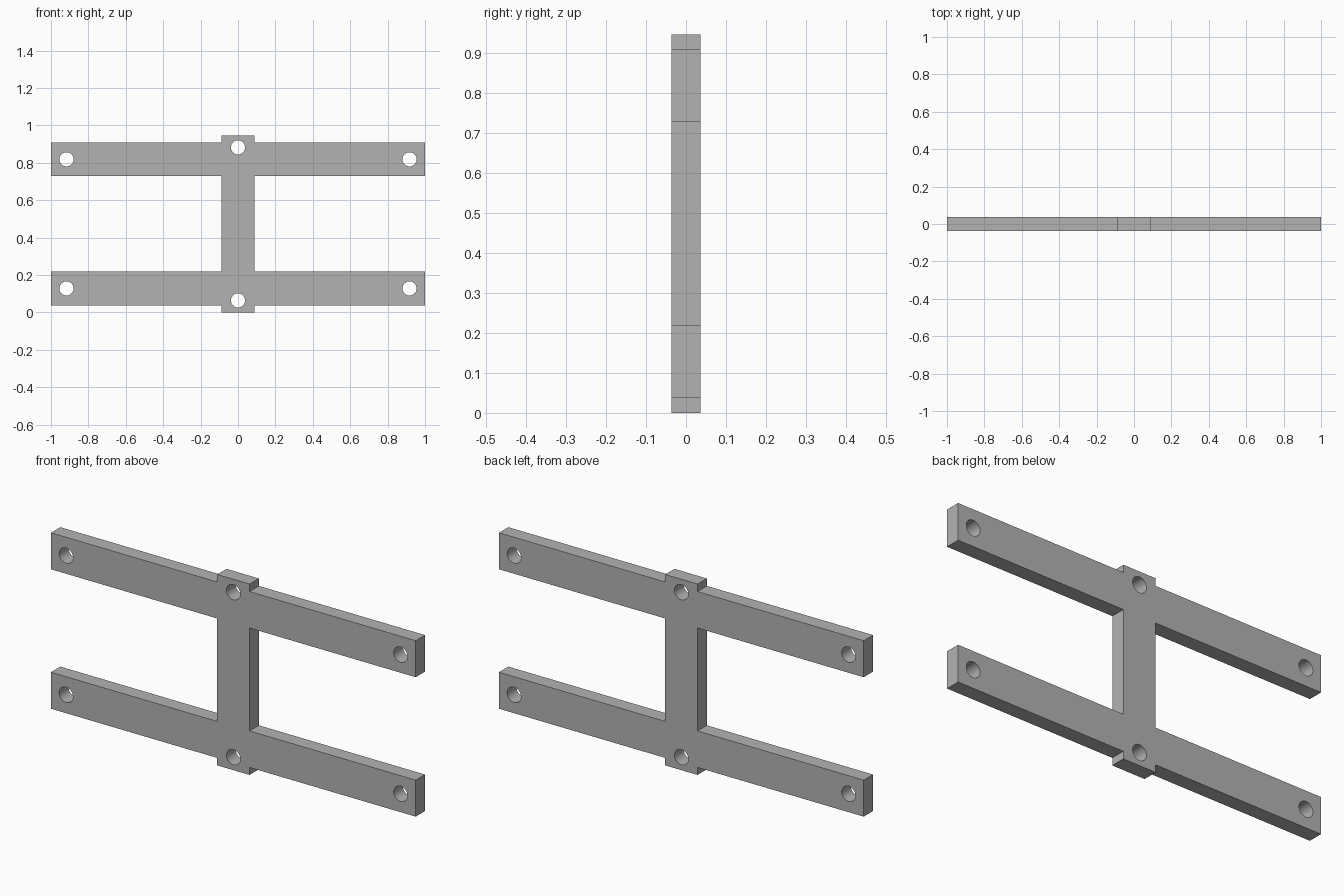
import bpy
import bmesh
from mathutils import Matrix, Vector

cube = bpy.data.objects.get("Cube")
if cube:
    bpy.data.objects.remove(cube, do_unlink=True)

HEIGHT = 0.946
MID = HEIGHT / 2
HALF_DEPTH = 0.0365
POST = 0.089               # half width of the upright
ARM_IN, ARM_OUT = 0.255, 0.436   # arm edges measured from mid height
HOLE_R = 0.038

grey = bpy.data.materials.new("grey metal")
grey.use_nodes = True
colour = (0.45, 0.45, 0.45, 1)
grey.diffuse_color = colour
grey.node_tree.nodes["Principled BSDF"].inputs["Base Color"].default_value = colour


def add_object(name, bm):
    bmesh.ops.recalc_face_normals(bm, faces=bm.faces)
    mesh = bpy.data.meshes.new(name)
    bm.to_mesh(mesh)
    bm.free()
    mesh.materials.append(grey)
    obj = bpy.data.objects.new(name, mesh)
    bpy.context.collection.objects.link(obj)
    return obj


# Frame: one quarter of the outline, mirrored round, then extruded
quarter = [(POST, ARM_IN), (1, ARM_IN), (1, ARM_OUT), (POST, ARM_OUT), (POST, MID)]
right = [(x, -z) for x, z in reversed(quarter)] + quarter
outline = right + [(-x, z) for x, z in reversed(right)]
bm = bmesh.new()
face = bm.faces.new([bm.verts.new((x, -HALF_DEPTH, MID + z)) for x, z in outline])
extruded = bmesh.ops.extrude_face_region(bm, geom=[face])["geom"]
bmesh.ops.translate(bm, vec=(0, 2 * HALF_DEPTH, 0),
                    verts=[v for v in extruded if isinstance(v, bmesh.types.BMVert)])
frame = add_object("bracket_frame", bm)

# Hole cutters: arm ends and both ends of the upright
bm = bmesh.new()
for side in (-1, 1):
    for x, z in ((-0.917, 0.345), (0, 0.409), (0.917, 0.345)):
        place = Matrix.Translation(Vector((x, 0, MID + side * z)))
        bmesh.ops.create_cone(bm, cap_ends=True, segments=32, radius1=HOLE_R,
                              radius2=HOLE_R, depth=0.3,
                              matrix=place @ Matrix.Rotation(1.5708, 4, "X"))
cutter = add_object("hole_cutter", bm)

cut = frame.modifiers.new("bolt_holes", "BOOLEAN")
cut.object = cutter
cut.operation = "DIFFERENCE"
cut.solver = "EXACT"
bpy.ops.object.select_all(action="DESELECT")
frame.select_set(True)
bpy.context.view_layer.objects.active = frame
bpy.ops.object.modifier_apply(modifier=cut.name)
bpy.data.objects.remove(cutter, do_unlink=True)

# Smooth hole walls, crisp outer edges
bpy.ops.object.shade_smooth_by_angle(angle=0.5)
